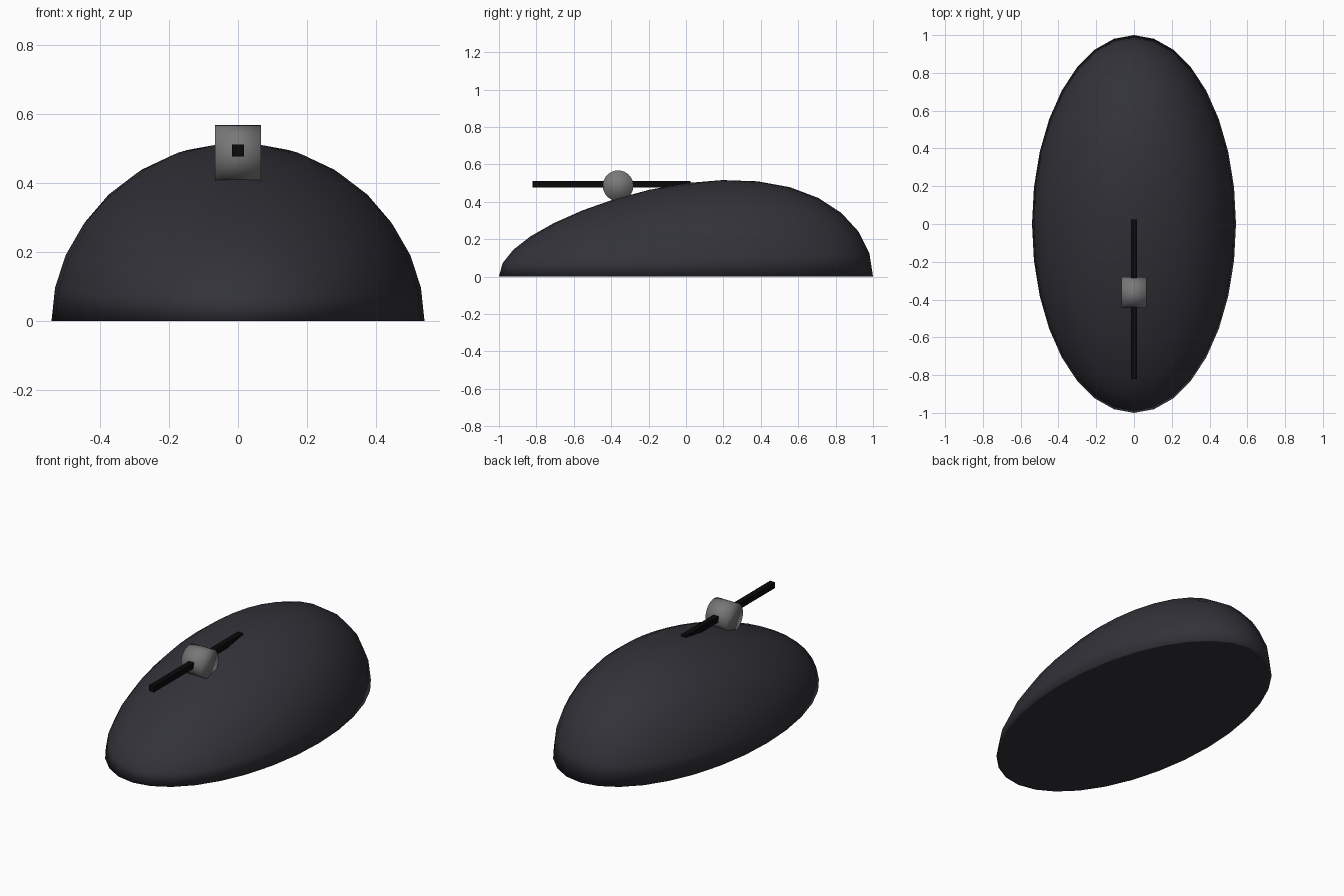
import bpy, bmesh, math
from mathutils import Matrix

if "Cube" in bpy.data.objects:
    bpy.data.objects.remove(bpy.data.objects["Cube"])


def material(name, rgb):
    m = bpy.data.materials.new(name)
    m.diffuse_color = (*rgb, 1.0)
    m.use_nodes = True
    m.node_tree.nodes["Principled BSDF"].inputs["Base Color"].default_value = m.diffuse_color
    return m


def add_object(name, bm, mat, smooth):
    bmesh.ops.recalc_face_normals(bm, faces=bm.faces[:])
    for f in bm.faces:
        f.smooth = smooth
    me = bpy.data.meshes.new(name)
    bm.to_mesh(me)
    bm.free()
    me.materials.append(mat)
    ob = bpy.data.objects.new(name, me)
    bpy.context.collection.objects.link(ob)
    return ob


shell = material("dark slate", (0.032, 0.032, 0.041))
grey = material("wheel grey", (0.19, 0.19, 0.19))
black = material("black", (0.003, 0.003, 0.003))

# body: ellipsoid with flattened underside, hump leaning to the back
bm = bmesh.new()
bmesh.ops.create_uvsphere(bm, u_segments=32, v_segments=16, radius=1.0)
for v in bm.verts:
    x, y, z = v.co
    v.co = (0.54 * x, y, max(z, 0.0) * 0.5 * (1 + 0.27 * y))
add_object("body", bm, shell, True)

# scroll wheel: cylinder lying across the body
bm = bmesh.new()
bmesh.ops.create_cone(bm, cap_ends=True, segments=32, radius1=0.082, radius2=0.082,
                      depth=0.134, matrix=Matrix.Translation((0, -0.363, 0.486))
                      @ Matrix.Rotation(math.pi / 2, 4, 'Y'))
add_object("scroll_wheel", bm, grey, True)

# divider bar running through the wheel
bm = bmesh.new()
bmesh.ops.create_cube(bm, size=1.0, matrix=Matrix.Translation((0, -0.399, 0.494))
                      @ Matrix.Diagonal((0.034, 0.845, 0.034, 1)))
add_object("divider_bar", bm, black, False)
